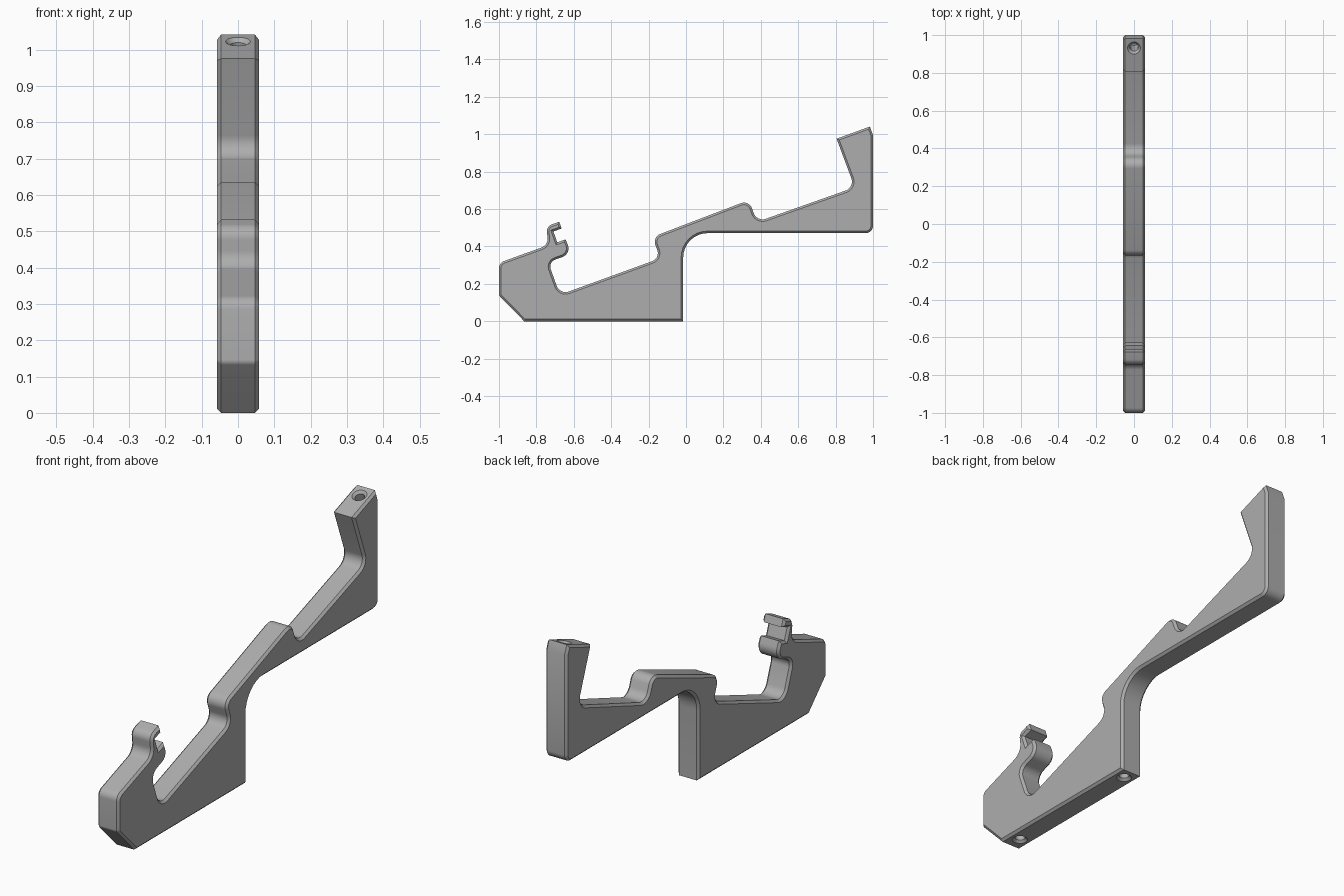
import bpy, bmesh, math
from mathutils import Vector

cube = bpy.data.objects.get("Cube")
if cube:
    bpy.data.objects.remove(cube)

HALF_WIDTH = 0.058
CHAMFER = 0.011

grey = bpy.data.materials.new("mid grey")
grey.use_nodes = True
grey.diffuse_color = (0.42, 0.42, 0.42, 1)
grey.node_tree.nodes["Principled BSDF"].inputs["Base Color"].default_value = (0.42, 0.42, 0.42, 1)


def rounded(corners, steps=8):
    """Side outline (y, z) with each corner filleted by its radius."""
    out = []
    for i, (y, z, r) in enumerate(corners):
        p = Vector((y, z))
        if r == 0:
            out.append(p)
            continue
        a = (Vector(corners[i - 1][:2]) - p).normalized()
        b = (Vector(corners[(i + 1) % len(corners)][:2]) - p).normalized()
        half = math.acos(a.dot(b)) / 2
        centre = p + (a + b).normalized() * (r / math.sin(half))
        start = p + a * (r / math.tan(half)) - centre
        end = p + b * (r / math.tan(half)) - centre
        sweep = math.pi - 2 * half
        for k in range(steps + 1):
            t = k / steps
            v = start * math.sin((1 - t) * sweep) + end * math.sin(t * sweep)
            out.append(centre + v / math.sin(sweep))
    return out


def inset(points, distance):
    """Move a clockwise outline inwards with mitred corners."""
    out = []
    for i, p in enumerate(points):
        d1 = (p - points[i - 1]).normalized()
        d2 = (points[(i + 1) % len(points)] - p).normalized()
        n1, n2 = Vector((d1.y, -d1.x)), Vector((d2.y, -d2.x))
        out.append(p + (n1 + n2) * (distance / (1 + n1.dot(n2))))
    return out


def bridge(bm, rings):
    """Join rings of equal length with quads."""
    for first, second in zip(rings, rings[1:]):
        for k in range(len(first)):
            bm.faces.new((first[k - 1], first[k], second[k], second[k - 1]))


def punch(bm, places, sides=32):
    """Sink countersunk holes into the flat face around the given places."""
    middle = sum(places, Vector()) / len(places)
    face = min(bm.faces, key=lambda f: (f.calc_center_median() - middle).length)
    normal = face.normal.copy()
    origin = face.verts[0].co.copy()
    edges = list(face.edges)
    bm.faces.remove(face)
    u = Vector((1, 0, 0))
    v = normal.cross(u)
    for place in places:
        centre = place - normal * (place - origin).dot(normal)
        rings = []
        for radius, depth in ((0.034, 0), (0.022, 0.011), (0.022, 0.1)):
            angles = [k * math.tau / sides for k in range(sides)]
            rings.append([bm.verts.new(centre - normal * depth
                                       + (u * math.cos(a) + v * math.sin(a)) * radius)
                          for a in angles])
        bridge(bm, rings)
        bm.faces.new(rings[-1])
        edges += [bm.edges.get((rings[0][k - 1], rings[0][k])) for k in range(sides)]
    bmesh.ops.triangle_fill(bm, use_beauty=True, edges=edges, normal=normal)


# Side outline, clockwise: foot, slotted clip, lower ramp, upper ramp, back post
outline = rounded([
    (-0.015, 0, 0), (-0.865, 0, 0), (-1.0, 0.138, 0.02), (-1.0, 0.312, 0.04),
    (-0.735, 0.408, 0.05), (-0.748, 0.508, 0.04), (-0.678, 0.532, 0),
    (-0.665, 0.496, 0), (-0.709, 0.48, 0), (-0.688, 0.422, 0), (-0.644, 0.438, 0),
    (-0.612, 0.361, 0.05), (-0.737, 0.316, 0.04), (-0.674, 0.142, 0.05),
    (-0.138, 0.337, 0.045), (-0.179, 0.451, 0.045), (0.337, 0.648, 0.045),
    (0.379, 0.531, 0.05), (0.902, 0.716, 0.05), (0.805, 0.976, 0),
    (0.983, 1.041, 0), (1.0, 0.995, 0), (1.0, 0.471, 0.04), (-0.015, 0.471, 0.13),
])

# Chamfered plate
bm = bmesh.new()
narrow = inset(outline, CHAMFER)
inner = HALF_WIDTH - CHAMFER
layers = ((-HALF_WIDTH, narrow), (-inner, outline), (inner, outline), (HALF_WIDTH, narrow))
rings = [[bm.verts.new((x, p.x, p.y)) for p in points] for x, points in layers]
bridge(bm, rings)
bm.faces.new(rings[0])
bm.faces.new(rings[-1])
bm.normal_update()
bmesh.ops.recalc_face_normals(bm, faces=bm.faces[:])

# Screw holes in the post top and under the foot
punch(bm, [Vector((0, 0.932, 1.022))])
punch(bm, [Vector((0, -0.07, 0)), Vector((0, -0.8, 0))])
bmesh.ops.recalc_face_normals(bm, faces=bm.faces[:])

mesh = bpy.data.meshes.new("hook_bracket")
bm.to_mesh(mesh)
bm.free()
mesh.materials.append(grey)
bracket = bpy.data.objects.new("hook_bracket", mesh)
bpy.context.collection.objects.link(bracket)

bpy.ops.object.select_all(action='DESELECT')
bracket.select_set(True)
bpy.context.view_layer.objects.active = bracket
bpy.ops.object.shade_smooth_by_angle(angle=math.radians(30))
